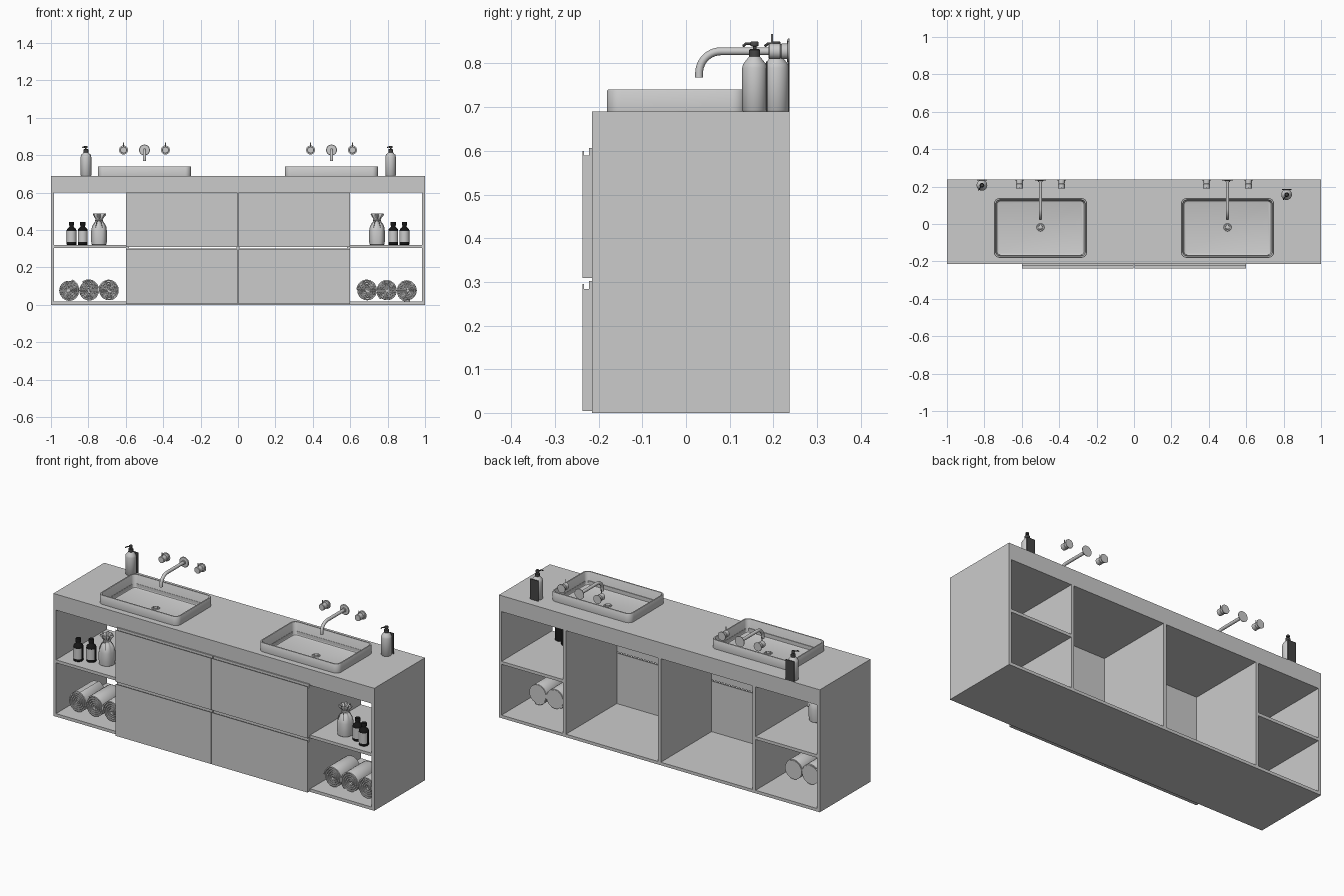
import bpy, bmesh
from math import sin, cos, pi, radians
from mathutils import Matrix

if "Cube" in bpy.data.objects:
    bpy.data.objects.remove(bpy.data.objects["Cube"])


def material(name, v):
    m = bpy.data.materials.new(name)
    m.diffuse_color = (v, v, v, 1)
    m.use_nodes = True
    m.node_tree.nodes["Principled BSDF"].inputs["Base Color"].default_value = m.diffuse_color
    return m


BLACK = material("black_glass", 0.008)
DARK = material("dark_plastic", 0.06)


def finish(name, bm, mat=None, smooth=None, loc=(0, 0, 0), rot=None):
    bmesh.ops.recalc_face_normals(bm, faces=bm.faces)
    me = bpy.data.meshes.new(name)
    bm.to_mesh(me)
    bm.free()
    if rot:
        me.transform(rot)
    ob = bpy.data.objects.new(name, me)
    ob.location = loc
    bpy.context.collection.objects.link(ob)
    if mat:
        me.materials.append(mat)
    bpy.ops.object.select_all(action='DESELECT')
    ob.select_set(True)
    bpy.context.view_layer.objects.active = ob
    if smooth:
        bpy.ops.object.shade_smooth_by_angle(angle=radians(smooth))
    return ob


def add_box(bm, x0, x1, y0, y1, z0, z1):
    m = Matrix.Translation(((x0 + x1) / 2, (y0 + y1) / 2, (z0 + z1) / 2))
    bmesh.ops.create_cube(bm, size=1, matrix=m @ Matrix.Diagonal((abs(x1 - x0), y1 - y0, z1 - z0, 1)))


def loft(bm, rings, closed=True, caps=True):
    rows = [[bm.verts.new(p) for p in r] for r in rings]
    n = len(rows[0])
    for a, b in zip(rows, rows[1:]):
        for i in range(n if closed else n - 1):
            j = (i + 1) % n
            bm.faces.new((a[i], a[j], b[j], b[i]))
    if caps:
        bm.faces.new(rows[0])
        bm.faces.new(rows[-1])


def lathe(name, profile, loc, seg=32, mat=None, ripple=None, rot=None, arc=None):
    """Revolve (r, z) points; ripple(r, z, a) may alter the radius; arc limits the sweep."""
    bm = bmesh.new()
    a0, a1 = arc or (0, 2 * pi)
    angs = [a0 + (a1 - a0) * i / (seg - 1 if arc else seg) for i in range(seg)]
    f = ripple or (lambda r, z, a: r)
    loft(bm, [[(f(r, z, a) * cos(a), f(r, z, a) * sin(a), z) for a in angs] for r, z in profile],
         closed=not arc, caps=not arc)
    return finish(name, bm, mat, 40, loc, rot)


def tube(name, pts, radius, mat=None):
    cu = bpy.data.curves.new(name, 'CURVE')
    cu.dimensions = '3D'
    cu.bevel_depth = radius
    cu.bevel_resolution = 4
    cu.use_fill_caps = True
    sp = cu.splines.new('POLY')
    sp.points.add(len(pts) - 1)
    for p, q in zip(sp.points, pts):
        p.co = (*q, 1)
    tmp = bpy.data.objects.new(name, cu)
    bm = bmesh.new()
    bpy.context.collection.objects.link(tmp)
    bm.from_mesh(tmp.evaluated_get(bpy.context.evaluated_depsgraph_get()).to_mesh())
    bpy.data.objects.remove(tmp)
    return finish(name, bm, mat, 40)


def rounded_ring(hx, hy, r, z, n=8):
    out = []
    for k, (sx, sy) in enumerate([(1, 1), (-1, 1), (-1, -1), (1, -1)]):
        for i in range(n + 1):
            a = (k + i / n) * pi / 2
            out.append((sx * (hx - r) + r * cos(a), sy * (hy - r) + r * sin(a), z))
    return out


# Cabinet: one block, with open compartments and basin recesses cut out
bm = bmesh.new()
add_box(bm, -1, 1, -0.215, 0.237, 0, 0.69)
cabinet = finish("cabinet", bm)
bm = bmesh.new()
for s in (-1, 1):
    add_box(bm, s * 0.009, s * 0.582, -0.3, 0.3, 0.017, 0.6)
    add_box(bm, s * 0.6, s * 0.984, -0.3, 0.3, 0.017, 0.303)
    add_box(bm, s * 0.6, s * 0.984, -0.3, 0.3, 0.32, 0.6)
    add_box(bm, s * 0.265, s * 0.735, -0.165, 0.125, 0.655, 0.8)
cutter = finish("compartment_cutter", bm)
cutter.hide_render = True
mod = cabinet.modifiers.new("cut", 'BOOLEAN')
mod.object = cutter
mod.solver = 'EXACT'
bpy.context.view_layer.objects.active = cabinet
bpy.ops.object.modifier_apply(modifier=mod.name)
bpy.data.objects.remove(cutter)

# Drawer fronts with a finger groove along the top
groove = [(-0.237, 0), (-0.237, 0.291), (-0.234, 0.291), (-0.234, 0.28), (-0.222, 0.28),
          (-0.222, 0.298), (-0.215, 0.298), (-0.215, 0)]
for s in (-1, 1):
    for z in (0.004, 0.309):
        bm = bmesh.new()
        loft(bm, [[(s * x, y, z + h) for y, h in groove] for x in (0.002, 0.599)])
        finish("drawer_front", bm)

YTURN = Matrix.Rotation(pi / 2, 4, 'X')  # turns a lathe axis to face the front


def towel(x):
    # Rolled towel: spiral sheet around a recessed core
    n, turns, R = 110, 4.5, 0.054
    bm = bmesh.new()
    rings = []
    for y in (-0.142, 0.028):
        row = []
        for i in range(n):
            t = i / (n - 1)
            a, r = 2 * pi * turns * t + x * 9, 0.006 + (R - 0.006) * t
            row.append((x + r * cos(a), y, 0.077 + r * sin(a) * 1.06))
        rings.append(row)
    loft(bm, rings, closed=False, caps=False)
    ob = finish("towel_roll", bm, smooth=40)
    m = ob.modifiers.new("thickness", 'SOLIDIFY')
    m.thickness = 0.0075
    m.offset = 0
    m = ob.modifiers.new("soft_edge", 'BEVEL')
    m.width = 0.0025
    m.segments = 2
    lathe("towel_core", [(0.052, -0.03), (0.052, 0.13)], (x, 0, 0.077), 40, rot=YTURN)


def sack_ripple(r, z, a):
    k = max(0, (z - 0.09) / 0.07)
    return r * (1 + 0.22 * k * sin(7 * a) + 0.1 * k * cos(3 * a) + 0.02 * sin(5 * a))


for s in (-1, 1):
    cx = s * 0.5
    # Basin
    bm = bmesh.new()
    loft(bm, [rounded_ring(hx, hy, r, z) for hx, hy, r, z in [
        (0.245, 0.155, 0.03, 0.656), (0.249, 0.16, 0.032, 0.69), (0.249, 0.16, 0.032, 0.737),
        (0.247, 0.158, 0.03, 0.74), (0.24, 0.151, 0.024, 0.74), (0.238, 0.149, 0.022, 0.737),
        (0.236, 0.147, 0.022, 0.676), (0.233, 0.144, 0.02, 0.669), (0.226, 0.137, 0.016, 0.666)]])
    finish("basin", bm, smooth=40, loc=(cx, -0.021, 0))
    lathe("drain", [(0.021, 0), (0.021, 0.003), (0.019, 0.005), (0.014, 0.004), (0.013, 0.001),
                    (0.011, 0.001), (0.01, 0.006), (0.002, 0.008)], (cx, -0.018, 0.665))

    # Wall spout and two knobs
    bend = [(cx, 0.08 - 0.05 * sin(i * pi / 20), 0.778 + 0.05 * cos(i * pi / 20)) for i in range(11)]
    tube("spout", [(cx, 0.236, 0.828)] + bend + [(cx, 0.03, 0.768)], 0.009)
    lathe("spout_flange", [(0.029, 0), (0.029, 0.003), (0.027, 0.005), (0.012, 0.006), (0.012, 0.012),
                           (0.009, 0.013)], (cx, 0.237, 0.828), rot=YTURN)
    for d in (-0.112, 0.112):
        lathe("tap_knob", [(0.024, 0), (0.024, 0.004), (0.018, 0.005), (0.018, 0.018), (0.0165, 0.019),
                           (0.0165, 0.021), (0.018, 0.022), (0.018, 0.046), (0.016, 0.048)],
              (cx + d, 0.237, 0.828), rot=YTURN)
        lathe("tap_pin", [(0.0022, 0), (0.0022, 0.03)], (cx + d, 0.197, 0.837), 12)

    # Rolled towels on the lower shelf
    for x in (0.69, 0.797, 0.904):
        towel(s * x)

    # Dark bottles with front labels
    for x, y in ((0.89, -0.15), (0.83, -0.12)):
        lathe("dark_bottle", [(0.024, 0), (0.026, 0.002), (0.026, 0.078), (0.024, 0.086), (0.014, 0.095),
                              (0.011, 0.099), (0.011, 0.104), (0.0145, 0.104), (0.0145, 0.122), (0.013, 0.124)],
              (s * x, y, 0.32), mat=BLACK)
        lathe("bottle_label", [(0.0265, 0.015), (0.0265, 0.074)], (s * x, y, 0.32), 20,
              arc=(pi * 1.1, pi * 1.9))

    # Tied sack
    lathe("sack", [(0.034, 0), (0.04, 0.004), (0.043, 0.03), (0.042, 0.075), (0.037, 0.1), (0.026, 0.118),
                   (0.016, 0.13), (0.015, 0.136), (0.022, 0.148), (0.03, 0.163), (0.027, 0.168), (0.012, 0.145)],
          (s * 0.743, -0.105, 0.32), 56, ripple=sack_ripple)
    lathe("sack_cord", [(0.016, 0.128), (0.0205, 0.13), (0.0205, 0.136), (0.016, 0.138)],
          (s * 0.743, -0.105, 0.32))
    for e in (-1, 1):
        tube("cord_end", [(s * 0.743, -0.125, 0.453), (s * 0.743 + e * 0.012, -0.137, 0.444),
                          (s * 0.743 + e * 0.018, -0.146, 0.415)], 0.002)

    # Soap dispenser with dark back plate and pump
    x, y = (-0.813, 0.207) if s < 0 else (0.816, 0.157)
    lathe("soap_bottle", [(0.026, 0), (0.0285, 0.003), (0.0285, 0.1), (0.026, 0.109), (0.015, 0.123),
                          (0.0115, 0.127), (0.0115, 0.13)], (x, y, 0.69))
    lathe("pump", [(0.0125, 0.126), (0.0125, 0.141), (0.01, 0.143), (0.004, 0.143), (0.004, 0.149),
                   (0.0095, 0.15), (0.0095, 0.158), (0.008, 0.16)], (x, y, 0.69), 24, DARK)
    tube("pump_nozzle", [(x, y, 0.845), (x - 0.014, y - 0.02, 0.845), (x - 0.018, y - 0.026, 0.84)], 0.003, DARK)
    bm = bmesh.new()
    add_box(bm, x - 0.026, x + 0.026, y + 0.026, y + 0.03, 0.69, 0.805)
    finish("dispenser_plate", bm, DARK)
